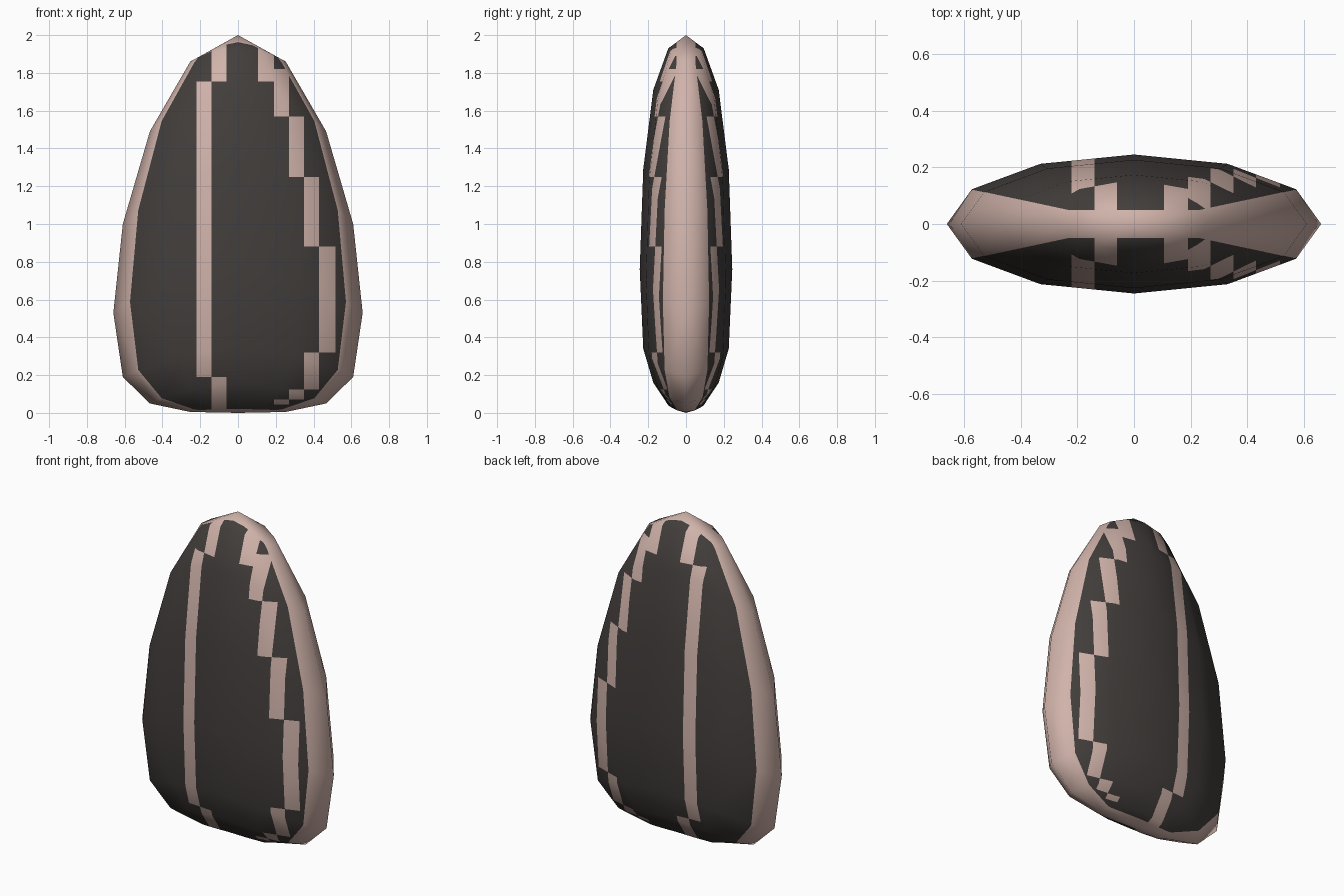
import bpy, bmesh, math
from mathutils import Vector

if "Cube" in bpy.data.objects:
    bpy.data.objects.remove(bpy.data.objects["Cube"])

def material(name, rgb):
    m = bpy.data.materials.new(name)
    m.diffuse_color = (*rgb, 1)
    m.use_nodes = True
    m.node_tree.nodes["Principled BSDF"].inputs["Base Color"].default_value = m.diffuse_color
    return m

# Seed body: 12-sided elliptical rings, higher in the middle than at the rim
HALF_W, HALF_D, SIDES = 0.66, 0.245, 12
Z_EDGE = [1.86, 1.49, 1.00, 0.53, 0.19, 0.05, 0.005]
Z_MID = [1.93, 1.71, 1.29, 0.76, 0.34, 0.16, 0.04]

bm = bmesh.new()
rings = []
for i, (ze, zm) in enumerate(zip(Z_EDGE, Z_MID)):
    r = math.sin(math.pi * (i + 1) / 8)
    ring = []
    for k in range(SIDES):
        a = 2 * math.pi * k / SIDES
        ring.append(bm.verts.new((HALF_W * r * math.cos(a), HALF_D * r * math.sin(a),
                                  ze + (zm - ze) * math.sin(a) ** 2)))
    rings.append(ring)
top, bottom = bm.verts.new((0, 0, 2)), bm.verts.new((0, 0, 0))

# Faces; columns next to the narrow rim stay pale
rim = bm.faces.layers.int.new("rim")
for k in range(SIDES):
    n = (k + 1) % SIDES
    column = [bm.faces.new((top, rings[0][k], rings[0][n])),
              bm.faces.new((bottom, rings[-1][n], rings[-1][k]))]
    for hi, lo in zip(rings, rings[1:]):
        column.append(bm.faces.new((hi[k], lo[k], lo[n], hi[n])))
    for f in column:
        f[rim] = int(k in (0, 5, 6, 11))
bm.normal_update()

# Keep the smooth normals so that cutting the stripes leaves the shading alone
smooth = bm.verts.layers.float_vector.new("smooth_normal")
for v in bm.verts:
    v[smooth] = v.normal
bmesh.ops.triangulate(bm, faces=bm.faces[:])

# Stripe blocks (x0, x1, z0, z1), running through both broad sides
STRIPES = [
    (-0.22, -0.14, 0.19, 1.755), (-0.14, -0.06, 1.755, 2.0), (-0.14, -0.06, 0.0, 0.19),
    (0.105, 0.19, 1.755, 2.0), (0.19, 0.27, 1.57, 1.82), (0.27, 0.35, 1.25, 1.57),
    (0.35, 0.43, 0.88, 1.25), (0.43, 0.515, 0.32, 0.88), (0.35, 0.43, 0.125, 0.32),
    (0.27, 0.35, 0.07, 0.125), (0.19, 0.27, 0.045, 0.07),
]
EDGE_Y = 0.05

def cut(co, no):
    bmesh.ops.bisect_plane(bm, geom=bm.verts[:] + bm.edges[:] + bm.faces[:],
                           dist=1e-5, plane_co=co, plane_no=no)

for x in sorted({v for s in STRIPES for v in s[:2]}):
    cut((x, 0, 0), (1, 0, 0))
for z in sorted({v for s in STRIPES for v in s[2:]} - {0.0, 2.0}):
    cut((0, 0, z), (0, 0, 1))
for y in (-EDGE_Y, EDGE_Y):
    cut((0, y, 0), (0, 1, 0))

# Colour rule: pale rim and stripes, dark shell elsewhere
for f in bm.faces:
    c = f.calc_center_median()
    striped = any(x0 < c.x < x1 and z0 < c.z < z1 for x0, x1, z0, z1 in STRIPES)
    f.material_index = 1 if f[rim] or abs(c.y) < EDGE_Y or striped else 0
    f.smooth = True

normals = [Vector(v[smooth]).normalized() for v in bm.verts]
bm.verts.layers.float_vector.remove(bm.verts.layers.float_vector["smooth_normal"])
bm.faces.layers.int.remove(bm.faces.layers.int["rim"])
mesh = bpy.data.meshes.new("seed_shell")
bm.to_mesh(mesh)
bm.free()
mesh.materials.append(material("dark shell", (0.055, 0.048, 0.045)))
mesh.materials.append(material("pale pink stripe", (0.63, 0.45, 0.40)))
mesh.normals_split_custom_set_from_vertices(normals)
bpy.context.collection.objects.link(bpy.data.objects.new("seed_shell", mesh))
